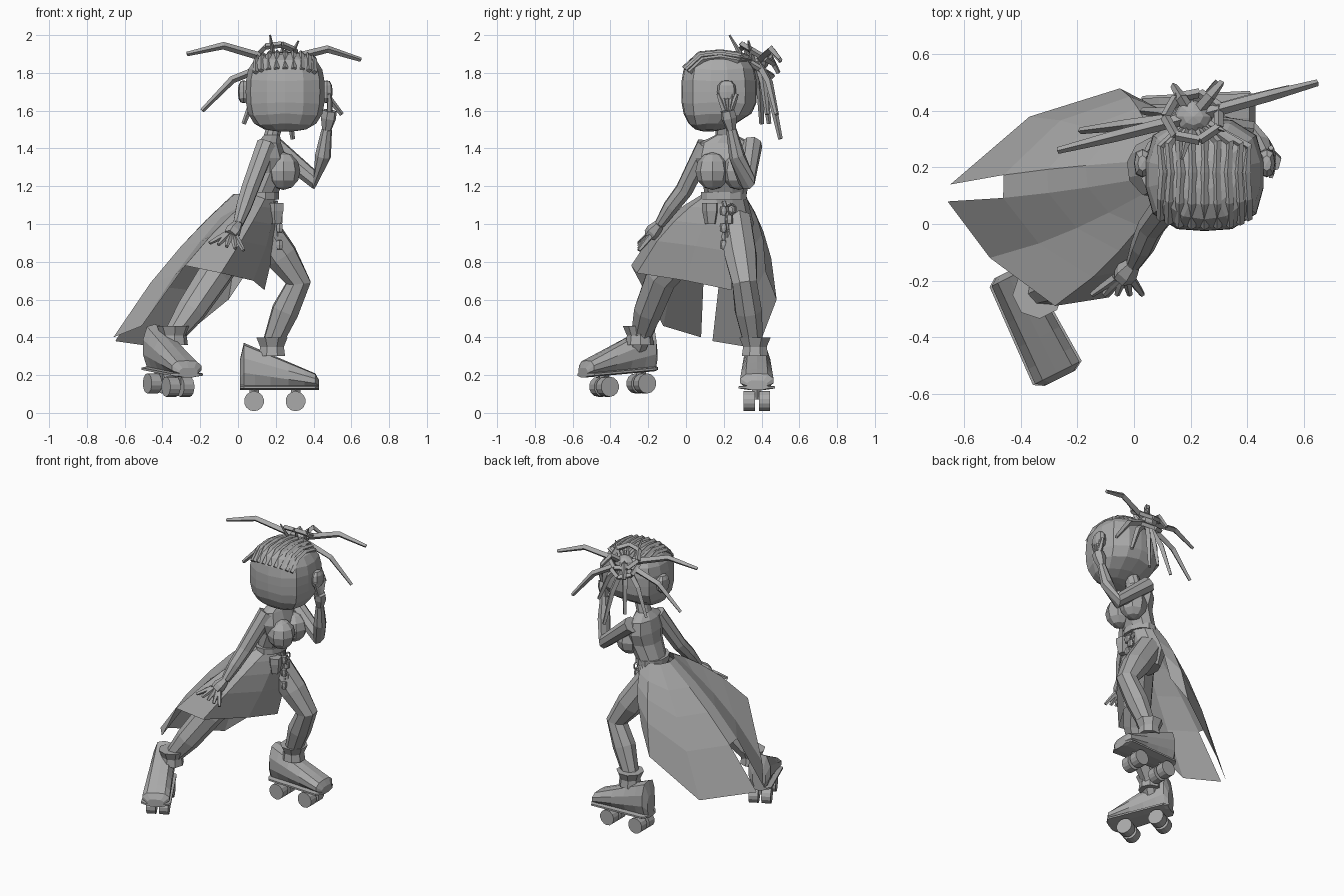
import bpy, bmesh, math
from mathutils import Vector

if "Cube" in bpy.data.objects:
    bpy.data.objects.remove(bpy.data.objects["Cube"], do_unlink=True)

X, Y, Z = Vector((1, 0, 0)), Vector((0, 1, 0)), Vector((0, 0, 1))

grey = bpy.data.materials.new("plain_grey")
grey.use_nodes = True
grey.diffuse_color = (.4, .4, .4, 1)
grey.node_tree.nodes["Principled BSDF"].inputs["Base Color"].default_value = grey.diffuse_color


def finish(name, bm):
    mesh = bpy.data.meshes.new(name)
    bm.to_mesh(mesh)
    bm.free()
    mesh.materials.append(grey)
    ob = bpy.data.objects.new(name, mesh)
    bpy.context.collection.objects.link(ob)
    return ob


def rounded(direction, power):
    """Scale a direction onto a unit rounded box."""
    return direction / sum(abs(c) ** power for c in direction) ** (1 / power)


def blob(name, centre, size, power=2, segments=8):
    """Faceted ball, boxier as the power rises."""
    bm = bmesh.new()
    bmesh.ops.create_uvsphere(bm, u_segments=segments, v_segments=segments - 2, radius=1)
    for v in bm.verts:
        v.co = Vector(centre) + rounded(v.co, power) * Vector(size)
    return finish(name, bm)


def oval(centre, u, v, ru, rv, sides, power=2):
    """Ring around a centre in the plane of u and v."""
    ring = []
    for i in range(sides):
        angle = math.tau * (i + .5) / sides
        p = rounded(Vector((math.cos(angle), math.sin(angle), 0)), power)
        ring.append(Vector(centre) + u * ru * p.x + v * rv * p.y)
    return ring


def loft(name, rings):
    """Skin closed rings of equal length and cap both ends."""
    bm = bmesh.new()
    rows = [[bm.verts.new(p) for p in ring] for ring in rings]
    for a, b in zip(rows, rows[1:]):
        for i in range(len(a)):
            bm.faces.new((a[i - 1], a[i], b[i], b[i - 1]))
    bm.faces.new(rows[0])
    bm.faces.new(rows[-1])
    bmesh.ops.recalc_face_normals(bm, faces=bm.faces[:])
    return finish(name, bm)


def tube(name, path, radii, sides=8):
    """Faceted limb or strand, with one radius for each path point."""
    path = [Vector(p) for p in path]
    rings, u = [], None
    for i, p in enumerate(path):
        along = (path[min(i + 1, len(path) - 1)] - path[max(i - 1, 0)]).normalized()
        if u is None:
            u = along.orthogonal()
        u = (u - along * u.dot(along)).normalized()
        rings.append(oval(p, u, along.cross(u), radii[i], radii[i], sides))
    return loft(name, rings)


def hoop(name, centre, u, v, radius, thickness, sides):
    ring = oval(centre, u, v, radius, radius, sides)
    for i in range(sides):
        tube(name, (ring[i - 1], ring[i]), (thickness, thickness), 4)


# Head: rounded block whose underside narrows toward the chin
HEAD, SKULL = Vector((.25, .175, 1.7)), Vector((.21, .2, .21))
head = blob("head", HEAD, SKULL, 3, 14)
for v in head.data.vertices:
    v.co.y *= 1 - 3 * max(0, 1.6 - v.co.z)
for side in (-1, 1):
    blob("ear", HEAD + X * .22 * side + Y * .04, (.03, .05, .06), 3)

# Braided rows follow the crown back to the knot
KNOT = Vector((.21, .38, 1.86))
for i in range(9):
    row = []
    for degrees in range(32, 125, 30):
        a = math.radians(degrees)
        row.append(HEAD + SKULL * rounded(Vector(((i - 4) / 5, -math.cos(a), math.sin(a))), 3))
    tube("hair_row", row + [KNOT], [.015] * 5, 4)

# Hair knot
blob("hair_knot_core", KNOT, (.07, .06, .05))
for lift, radius, sides in ((.04, .1, 7), (-.03, .09, 6)):
    hoop("hair_knot_coil", KNOT + Z * lift, X, (Y - Z * .6).normalized(), radius, .017, sides)

# Loose strands arch out of the knot to their tips
tips = [(-.27, .26, 1.9), (.65, .5, 1.87), (-.19, .33, 1.6), (.55, .48, 1.58),
        (.29, .5, 1.45), (.17, .44, 1.53), (.03, .4, 1.53), (.38, .43, 1.58),
        (.31, .5, 1.86), (.14, .49, 1.8)]
for tip in tips:
    tip = Vector(tip)
    tube("hair_strand", (KNOT, KNOT.lerp(tip, .6) + Z * .06, tip), (.022, .02, .012), 4)
for tip in ((.17, .23, 2), (.24, .3, 1.96), (.32, .33, 1.97)):
    tube("hair_spike", (KNOT.lerp(Vector(tip), .5) - Z * .06, tip), (.016, .005), 4)

# Torso leans back at the hips and faces the model's left
torso = [(.2, 1.54, .045, .05), (.18, 1.47, .045, .055), (.165, 1.43, .065, .14),
         (.17, 1.35, .09, .16), (.17, 1.27, .1, .13), (.12, 1.15, .09, .11),
         (.07, 1, .1, .15), (.06, .9, .06, .1)]
loft("torso", [oval((x, .21, z), X, Y, rx, ry, 10) for x, z, rx, ry in torso])
for side in (-1, 1):
    blob("bust", (.24, .21 + .07 * side, 1.28), (.09, .09, .1))

# Long skirt: each hem point is joined to the waist by a curved column
hem = [(.14, .24, .65), (.08, 0, .7), (-.09, -.26, .74), (-.28, -.29, .78), (-.51, -.12, .46),
       (-.66, .08, .4), (-.65, .14, .38), (-.37, .38, .34), (-.05, .48, .6), (.05, .42, .75)]
bm = bmesh.new()
columns = []
for i, low in enumerate(hem):
    angle = math.radians(20 - 35 * i)
    out = Vector((math.cos(angle), math.sin(angle), 0))
    low = Vector(low)
    top = Vector((.085, .2, 1.16)) + out * .11
    middle = top.lerp(low, .5) + out * .07 + Z * .05
    columns.append([bm.verts.new(top.lerp(middle, t).lerp(middle.lerp(low, t), t))
                    for t in (0, .2, .4, .65, 1)])
for i, (a, b) in enumerate(zip(columns, columns[1:])):
    for r in range(4):
        if (i, r) != (5, 3):  # vent between the two tails
            bm.faces.new((b[r], b[r + 1], a[r + 1], a[r]))
finish("skirt", bm)

# Belt with a pouch and hanging charms
loft("belt", [oval((.12, .2, z), X, Y, .1, .125, 12) for z in (1.13, 1.17)])
tube("pouch", ((.2, .13, 1.11), (.2, .13, 1.07), (.2, .13, 1)), (.045, .045, .03), 5)
tube("charm_chain", ((.2, .2, 1.12), (.22, .22, 1.04), (.21, .21, .9)), (.012, .012, .012), 5)
for i in range(5):
    blob("charm", (.22, .2 + .03 * (i % 2), 1.07 - .045 * i), (.017, .02, .025), 6, 6)
hoop("charm_ring", (.22, .24, 1.08), Y, Z, .025, .006, 6)


def arm(side, path, reach, spread):
    """Sleeve, palm and a fan of five fingers."""
    *limb, knuckle = [Vector(p) for p in path]
    tube(side + "_arm", limb, (.055, .048, .043, .028))
    tube(side + "_palm", (limb[-1], limb[-1].lerp(knuckle, .6), knuckle), (.026, .042, .038), 6)
    for i in range(-2, 3):
        fan = Vector(spread) * i / 2
        tip = knuckle + Vector(reach) + fan
        base = knuckle + fan * .3
        tube(side + "_finger", (base, base.lerp(tip, .5), tip), (.017, .015, .01), 5)


arm("right", [(.15, .11, 1.42), (.06, -.01, 1.18), (.03, -.08, 1.09), (0, -.14, 1), (-.04, -.19, .94)],
    (-.02, -.06, -.06), (.09, 0, -.02))
arm("left", [(.18, .35, 1.42), (.41, .32, 1.23), (.45, .27, 1.36), (.47, .24, 1.5), (.485, .22, 1.6)],
    (0, 0, .09), (0, .05, 0))

# Legs
tube("left_leg", [(.1, .26, 1.02), (.23, .29, .83), (.32, .31, .69), (.25, .33, .54), (.17, .36, .34)],
     (.09, .09, .07, .075, .05))
tube("right_leg", [(.05, .12, 1), (-.13, -.13, .72), (-.25, -.2, .54), (-.32, -.23, .44), (-.37, -.26, .35)],
     (.1, .09, .08, .06, .055))


def skate(side, heel, toward, tilt, ankle):
    """Boot lofted from heel to toe, cuff, and two pairs of wheels."""
    heel, ankle, toward = Vector(heel), Vector(ankle), Vector(toward).normalized()
    across = Z.cross(toward)

    def at(distance, height):
        return heel + toward * distance + Z * (height - tilt * distance)

    boot, sole = [], []
    for i in range(8):
        t = (1 - math.cos(math.pi * i / 7)) / 2
        pinch = .6 if i in (0, 7) else 1
        width = pinch * (.07 + .02 * t)
        height = pinch * (.25 - .18 * t)
        boot.append(oval(at(.42 * t, .13 + height / 2), across, Z, width, height / 2, 10, 3))
        sole.append(oval(at(.42 * t, .135), across, Z, width + .008, .014, 8, 4))
    loft(side + "_boot", boot)
    loft(side + "_sole", sole)
    loft(side + "_cuff", [oval(ankle + Z * rise, across, toward, r, r, 8)
                          for rise, r in ((-.08, .075), (-.03, .068), (.02, .09))])
    for distance in (.075, .295):
        tube(side + "_truck", (at(distance, .13), at(distance, .07)), (.025, .025), 4)
        for k in (-1, 1):
            hub = at(distance, .062) + across * .041 * k
            loft(side + "_wheel", [oval(hub + across * e, toward, Z, .053, .053, 14)
                                   for e in (-.03, .03)])


skate("left", (.01, .375, 0), X, 0, (.18, .365, .38))
skate("right", (-.45, -.17, .1), (.45, -.9, 0), .08, (-.34, -.245, .44))
